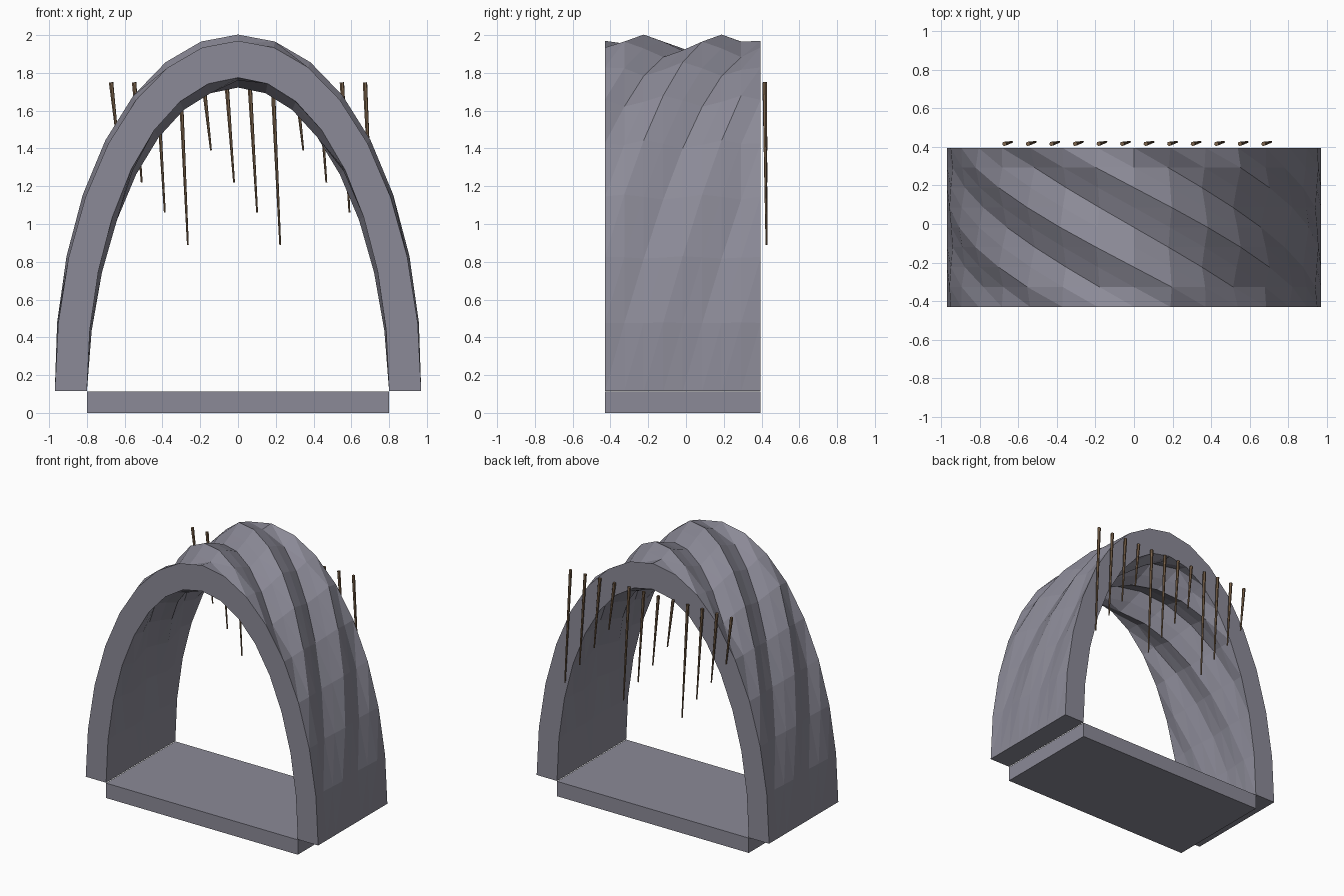
import bpy, bmesh, math
from mathutils import Vector

if "Cube" in bpy.data.objects:
    bpy.data.objects.remove(bpy.data.objects["Cube"])


def make_material(name, rgb):
    mat = bpy.data.materials.new(name)
    mat.use_nodes = True
    mat.diffuse_color = (*rgb, 1)
    mat.node_tree.nodes["Principled BSDF"].inputs["Base Color"].default_value = (*rgb, 1)
    return mat


def add_object(name, bm, mat):
    bmesh.ops.recalc_face_normals(bm, faces=bm.faces)
    mesh = bpy.data.meshes.new(name)
    bm.to_mesh(mesh)
    bm.free()
    mesh.materials.append(mat)
    obj = bpy.data.objects.new(name, mesh)
    bpy.context.collection.objects.link(obj)
    return obj


stone = make_material("grey stone", (0.26, 0.255, 0.31))
wood = make_material("brown root", (0.2, 0.125, 0.07))

FRONT, BACK = -0.43, 0.395
BASE = 0.115
RINGS, ROWS = 16, 8
STEP = (BACK - FRONT) / ROWS


def ripple(i, j):
    """Diagonal rock folds that fade out at both mouths and at the feet."""
    if j in (0, ROWS):
        return 0
    u = FRONT + STEP * (j + RINGS / 2 - i)
    fold = -0.043 * math.cos(math.tau * (u + 0.01) / (4 * STEP)) - 0.01
    return fold * math.sin(math.pi * i / RINGS)


def arch_point(i, j, half_width, height):
    t = math.pi * i / RINGS
    c, s = math.cos(t), math.sin(t)
    d = ripple(i, j)
    return Vector(((half_width + d) * c, FRONT + STEP * j, BASE + (height + d) * s))


# Rock vault: outer and inner skins, joined at the mouths and feet
bm = bmesh.new()
skins = []
for half_width, height in ((0.97, 1.855), (0.80, 1.66)):
    grid = [[bm.verts.new(arch_point(i, j, half_width, height)) for j in range(ROWS + 1)]
            for i in range(RINGS + 1)]
    skins.append(grid)
    # Triangles split along the direction of the folds
    for i in range(RINGS):
        for j in range(ROWS):
            a, b = grid[i][j], grid[i + 1][j]
            c, d = grid[i + 1][j + 1], grid[i][j + 1]
            bm.faces.new((a, b, c))
            bm.faces.new((a, c, d))
outer, inner = skins
for j in (0, ROWS):
    for i in range(RINGS):
        bm.faces.new((outer[i][j], outer[i + 1][j], inner[i + 1][j], inner[i][j]))
for i in (0, RINGS):
    for j in range(ROWS):
        bm.faces.new((outer[i][j], outer[i][j + 1], inner[i][j + 1], inner[i][j]))
add_object("rock_vault", bm, stone)

# Floor slab
bm = bmesh.new()
bmesh.ops.create_cube(bm, size=1)
for v in bm.verts:
    v.co = Vector((v.co.x * 1.6, v.co.y * (BACK - FRONT) + (BACK + FRONT) / 2,
                   (v.co.z + 0.5) * 0.112))
add_object("floor_slab", bm, stone)

# Hanging roots across the back mouth, in four repeating lengths
for k in range(12):
    top = Vector((-0.672 + k * 0.1222, 0.416, 1.75))
    tip = Vector((top.x + 0.04, 0.426, (1.39, 1.22, 1.06, 0.89)[k % 4]))
    axis = tip - top
    bm = bmesh.new()
    bmesh.ops.create_cone(bm, cap_ends=True, segments=6, radius1=0.012, radius2=0.005,
                          depth=axis.length)
    bm.transform(axis.to_track_quat("Z", "Y").to_matrix().to_4x4())
    bmesh.ops.translate(bm, verts=bm.verts, vec=(top + tip) / 2)
    add_object(f"hanging_root_{k + 1}", bm, wood)
